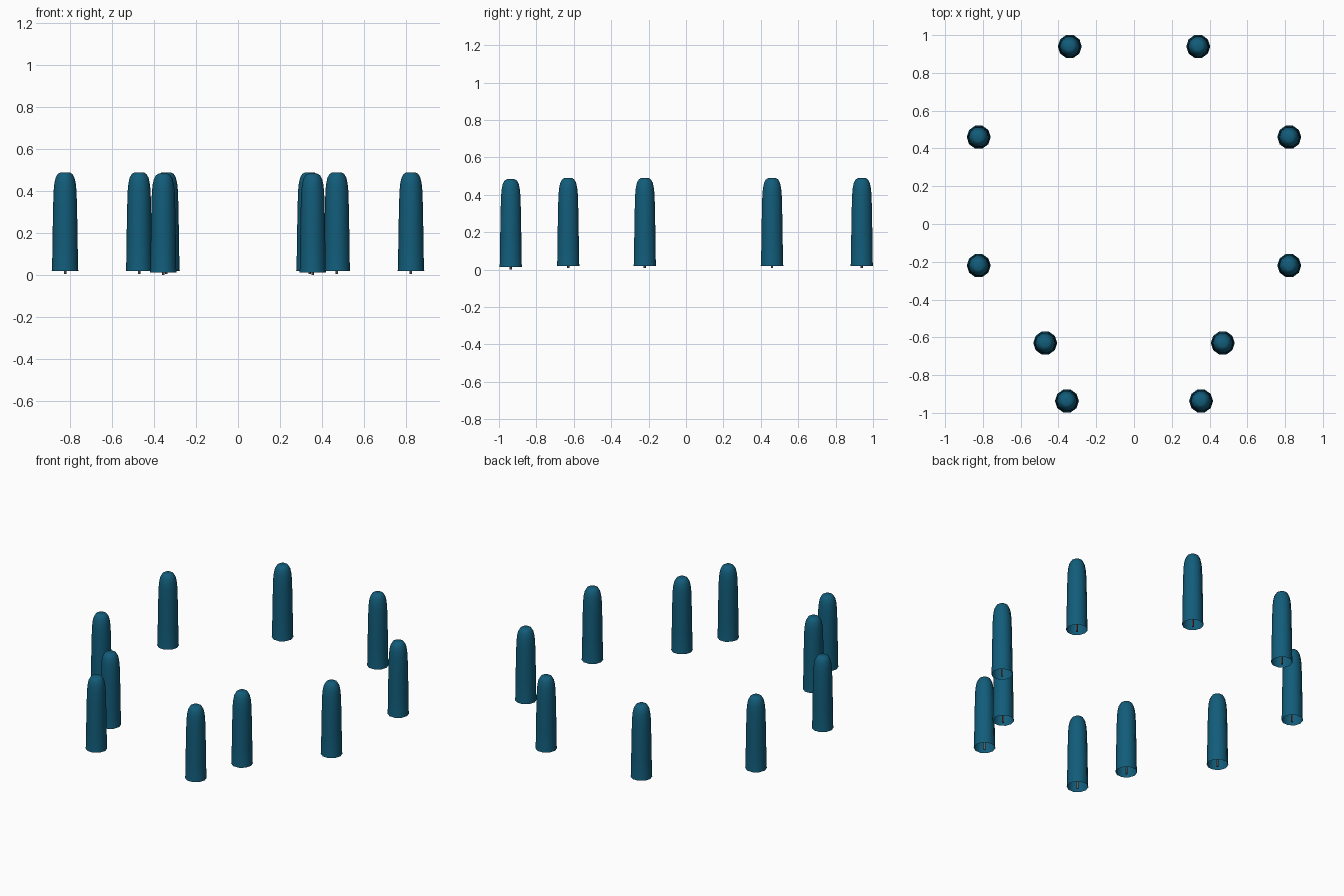
import bpy, bmesh, math

if "Cube" in bpy.data.objects:
    bpy.data.objects.remove(bpy.data.objects["Cube"])


def material(name, rgb):
    m = bpy.data.materials.new(name)
    m.diffuse_color = (*rgb, 1)
    m.use_nodes = True
    m.node_tree.nodes["Principled BSDF"].inputs["Base Color"].default_value = m.diffuse_color
    return m


blue = material("deep_teal", (0.006, 0.108, 0.195))
grey = material("pole_grey", (0.13, 0.10, 0.09))

SIDES = 10
# (radius, height) from open hem to flat crown
CANOPY = [(0.0635, 0.020), (0.0615, 0.035), (0.0600, 0.15), (0.0570, 0.32),
          (0.0545, 0.40), (0.0510, 0.435), (0.0450, 0.463),
          (0.0350, 0.481), (0.0220, 0.489)]


def lathe(name, profile, sides, mat, tip=None, base=None):
    """Spin a profile round z, with optional closing points."""
    bm = bmesh.new()
    rings = [[bm.verts.new((r * math.cos(2 * math.pi * i / sides),
                            r * math.sin(2 * math.pi * i / sides), z))
              for i in range(sides)] for r, z in profile]
    for a, b in zip(rings, rings[1:]):
        for i in range(sides):
            j = (i + 1) % sides
            bm.faces.new((a[i], a[j], b[j], b[i]))
    if tip is not None:
        top = bm.verts.new((0, 0, tip))
        for i in range(sides):
            bm.faces.new((rings[-1][i], rings[-1][(i + 1) % sides], top))
    if base is not None:
        bm.faces.new(rings[0][::-1])
    me = bpy.data.meshes.new(name)
    bm.to_mesh(me)
    bm.free()
    me.materials.append(mat)
    me.shade_smooth()
    me.set_sharp_from_angle(angle=math.radians(60))
    return me


# Folded parasol: hollow canopy over a thin pole
canopy = lathe("canopy", CANOPY, SIDES, blue, tip=0.486)
pole = lathe("pole", [(0.006, 0.007), (0.006, 0.475)], 8, grey, tip=0.475, base=0.007)

# Mirrored pairs: x, y, height offset
PLACES = [(0.34, 0.94, 0), (0.822, 0.46, 0), (0.822, -0.22, 0),
          (0.47, -0.63, 0), (0.355, -0.937, -0.006)]

for n, (x, y, z) in enumerate(PLACES, 1):
    for side, s in (("right", 1), ("left", -1)):
        for part, mesh in (("canopy", canopy), ("pole", pole)):
            ob = bpy.data.objects.new(f"parasol_{part}_{side}_{n}", mesh)
            ob.location = (s * x, y, z)
            bpy.context.collection.objects.link(ob)
